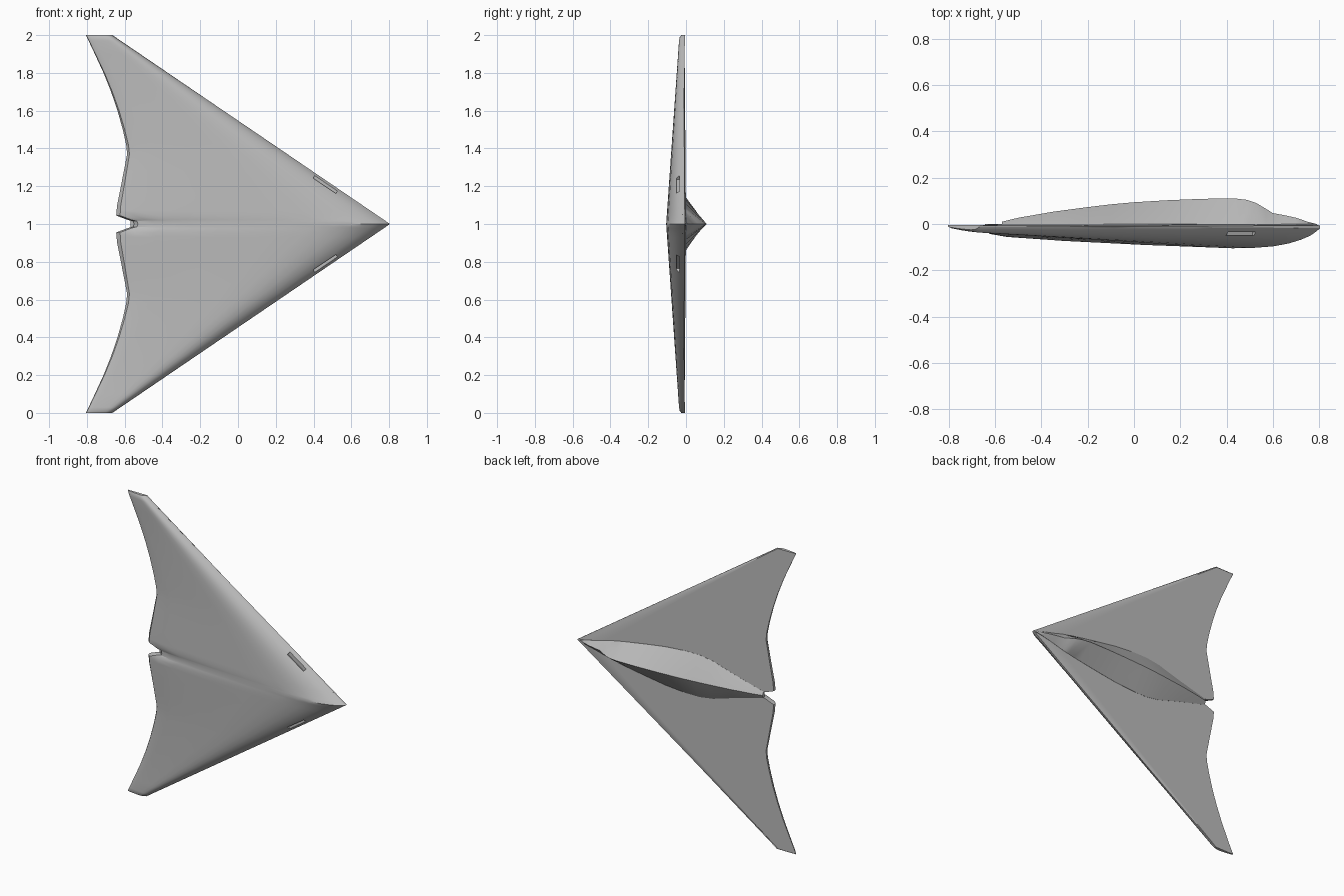
import bpy, bmesh, math
from mathutils import Matrix, Vector

if "Cube" in bpy.data.objects:
    bpy.data.objects.remove(bpy.data.objects["Cube"])

grey = bpy.data.materials.new("hull_grey")
grey.diffuse_color = (0.5, 0.5, 0.5, 1)
grey.use_nodes = True
grey.node_tree.nodes["Principled BSDF"].inputs["Base Color"].default_value = grey.diffuse_color


def lerp(table, t):
    """Piecewise-linear lookup in (key, value) pairs."""
    for (a, va), (b, vb) in zip(table, table[1:]):
        if t <= b:
            return va + (vb - va) * max(0, t - a) / (b - a)
    return table[-1][1]


def make(name, rings, angle=30):
    """Loft closed rings of points and cap both ends."""
    bm = bmesh.new()
    loops = [[bm.verts.new(p) for p in r] for r in rings]
    n = len(loops[0])
    for a, b in zip(loops, loops[1:]):
        for i in range(n):
            j = (i + 1) % n
            bm.faces.new((a[i], a[j], b[j], b[i]))
    bm.faces.new(loops[0][::-1])
    bm.faces.new(loops[-1])
    bmesh.ops.recalc_face_normals(bm, faces=bm.faces)
    me = bpy.data.meshes.new(name)
    bm.to_mesh(me)
    bm.free()
    ob = bpy.data.objects.new(name, me)
    bpy.context.collection.objects.link(ob)
    me.materials.append(grey)
    bpy.ops.object.select_all(action='DESELECT')
    ob.select_set(True)
    bpy.context.view_layer.objects.active = ob
    bpy.ops.object.shade_smooth_by_angle(angle=math.radians(angle))
    return ob


# Flying wing: swept leading edge, scalloped trailing edge with a centre notch
TRAIL = [(0, -0.55), (0.015, -0.555), (0.022, -0.585), (0.045, -0.645), (0.1, -0.64),
         (0.2, -0.62), (0.37, -0.587), (0.42, -0.592), (0.5, -0.61), (0.6, -0.638),
         (0.7, -0.672), (0.8, -0.712), (0.9, -0.758), (1, -0.805)]
BELLY = [(0, 0.17), (0.012, 0.3), (0.03, 0.47), (0.06, 0.64), (0.1, 0.8), (0.15, 0.92),
         (0.21, 0.98), (0.28, 1), (0.5, 0.89), (0.75, 0.72), (0.93, 0.55), (0.985, 0.42), (1, 0.2)]
DEPTH = [(0, 0.105), (0.97, 0.037), (0.99, 0.033), (1, 0.025)]
CHORD = [0, 0.012, 0.03, 0.06, 0.1, 0.15, 0.21, 0.28, 0.4, 0.5, 0.62, 0.75, 0.85, 0.93, 0.985, 1]
half = [0, 0.015, 0.022, 0.045, 0.07, 0.1, 0.15, 0.2, 0.28, 0.37, 0.42, 0.5,
        0.6, 0.7, 0.8, 0.9, 0.97, 0.99, 1]


def section(z):
    s = abs(z)
    lead, trail = 0.805 - 1.47 * s, lerp(TRAIL, s)
    x = lambda c: lead + (trail - lead) * c
    front = [(x(c), -lerp(DEPTH, s) * lerp(BELLY, c), 1 + z) for c in CHORD]
    back = [(x(c), -0.008 * s - 0.006 * max(0, 1 - c / 0.06), 1 + z) for c in CHORD]
    return front + back[::-1]


wing = make("wing", [section(z) for z in [-s for s in half[:0:-1]] + half])

# Narrow intake slots cut along both leading edges
for side in (1, -1):
    along = Vector((-1.47, 0, side)).normalized()
    across = Vector((1, 0, side * 1.47)).normalized()
    bm = bmesh.new()
    rot = Matrix((along, Vector((0, 1, 0)), across)).transposed().to_4x4()
    bmesh.ops.create_cube(bm, size=1, matrix=Matrix.Translation((0.465, -0.042, 1 + side * 0.213))
                          @ rot @ Matrix.Diagonal((0.145, 0.016, 0.045, 1)))
    bmesh.ops.recalc_face_normals(bm, faces=bm.faces)
    me = bpy.data.meshes.new("slot_cutter")
    bm.to_mesh(me)
    bm.free()
    me.materials.append(grey)
    cutter = bpy.data.objects.new("slot_cutter", me)
    bpy.context.collection.objects.link(cutter)
    cutter.hide_render = True
    cutter.hide_set(True)
    mod = wing.modifiers.new("slot", 'BOOLEAN')
    mod.operation, mod.solver, mod.object = 'DIFFERENCE', 'EXACT', cutter

# Sharp-crested spine on the back: (x, crest height, half width)
SPINE = [(0.79, -0.008, 0.004), (0.75, 0.01, 0.012), (0.7, 0.027, 0.024), (0.65, 0.038, 0.036),
         (0.6, 0.047, 0.05), (0.57, 0.066, 0.058), (0.53, 0.09, 0.066), (0.49, 0.104, 0.074),
         (0.44, 0.11, 0.083), (0.3, 0.109, 0.106), (0.15, 0.103, 0.128), (0, 0.094, 0.14),
         (-0.1, 0.085, 0.14), (-0.2, 0.073, 0.125), (-0.35, 0.053, 0.08), (-0.5, 0.027, 0.04),
         (-0.57, 0.01, 0.022)]
make("spine", [[(x, -0.012, 1 - w), (x, 0, 1 - w), (x, h * 0.96, 1 - w * 0.05), (x, h, 1),
                (x, h * 0.96, 1 + w * 0.05), (x, 0, 1 + w), (x, -0.012, 1 + w)]
               for x, h, w in SPINE], 35)
